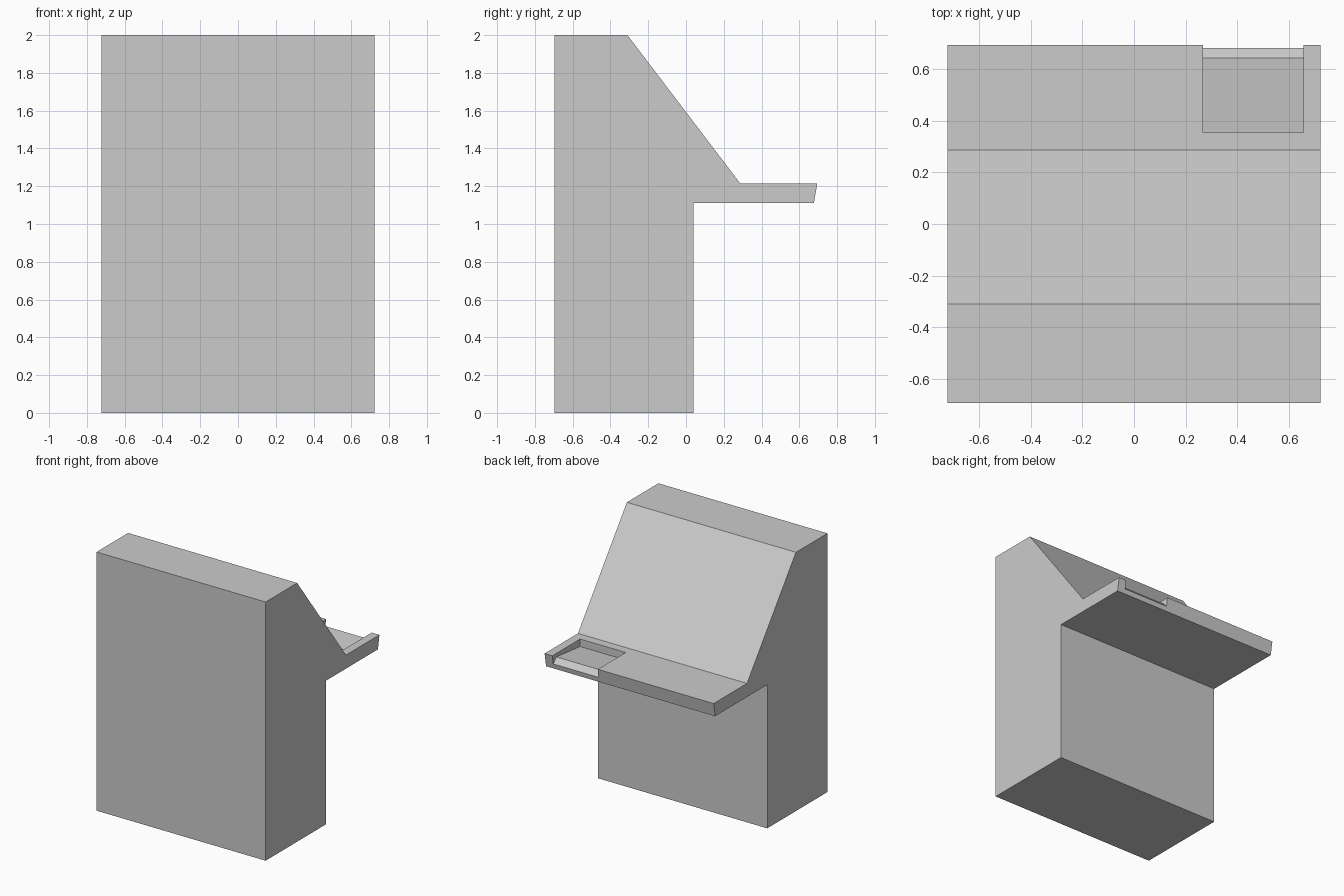
import bpy, bmesh

if "Cube" in bpy.data.objects:
    bpy.data.objects.remove(bpy.data.objects["Cube"])


def extrude_profile(name, profile, x0, x1):
    """Solid prism: a y-z outline swept along x."""
    bm = bmesh.new()
    face = bm.faces.new([bm.verts.new((x0, y, z)) for y, z in profile])
    swept = bmesh.ops.extrude_face_region(bm, geom=[face])
    verts = [v for v in swept["geom"] if isinstance(v, bmesh.types.BMVert)]
    bmesh.ops.translate(bm, verts=verts, vec=(x1 - x0, 0, 0))
    bmesh.ops.recalc_face_normals(bm, faces=bm.faces)
    mesh = bpy.data.meshes.new(name)
    bm.to_mesh(mesh)
    bm.free()
    obj = bpy.data.objects.new(name, mesh)
    bpy.context.collection.objects.link(obj)
    return obj


# Cabinet with sloped panel and overhanging shelf
cabinet = extrude_profile("console_cabinet", [
    (-0.695, 0), (0.04, 0), (0.04, 1.11), (0.677, 1.11),
    (0.695, 1.215), (0.287, 1.215), (-0.31, 2), (-0.695, 2)], -0.723, 0.723)

# Tray recess, open at the shelf edge with a bevelled lip
cutter = extrude_profile("tray_cutter", [
    (0.355, 1.157), (0.645, 1.187), (0.683, 1.148), (0.75, 1.079),
    (0.75, 1.3), (0.355, 1.3)], 0.267, 0.657)
cutter.hide_render = True
cutter.hide_viewport = True

cut = cabinet.modifiers.new("tray_recess", 'BOOLEAN')
cut.operation = 'DIFFERENCE'
cut.solver = 'EXACT'
cut.object = cutter
